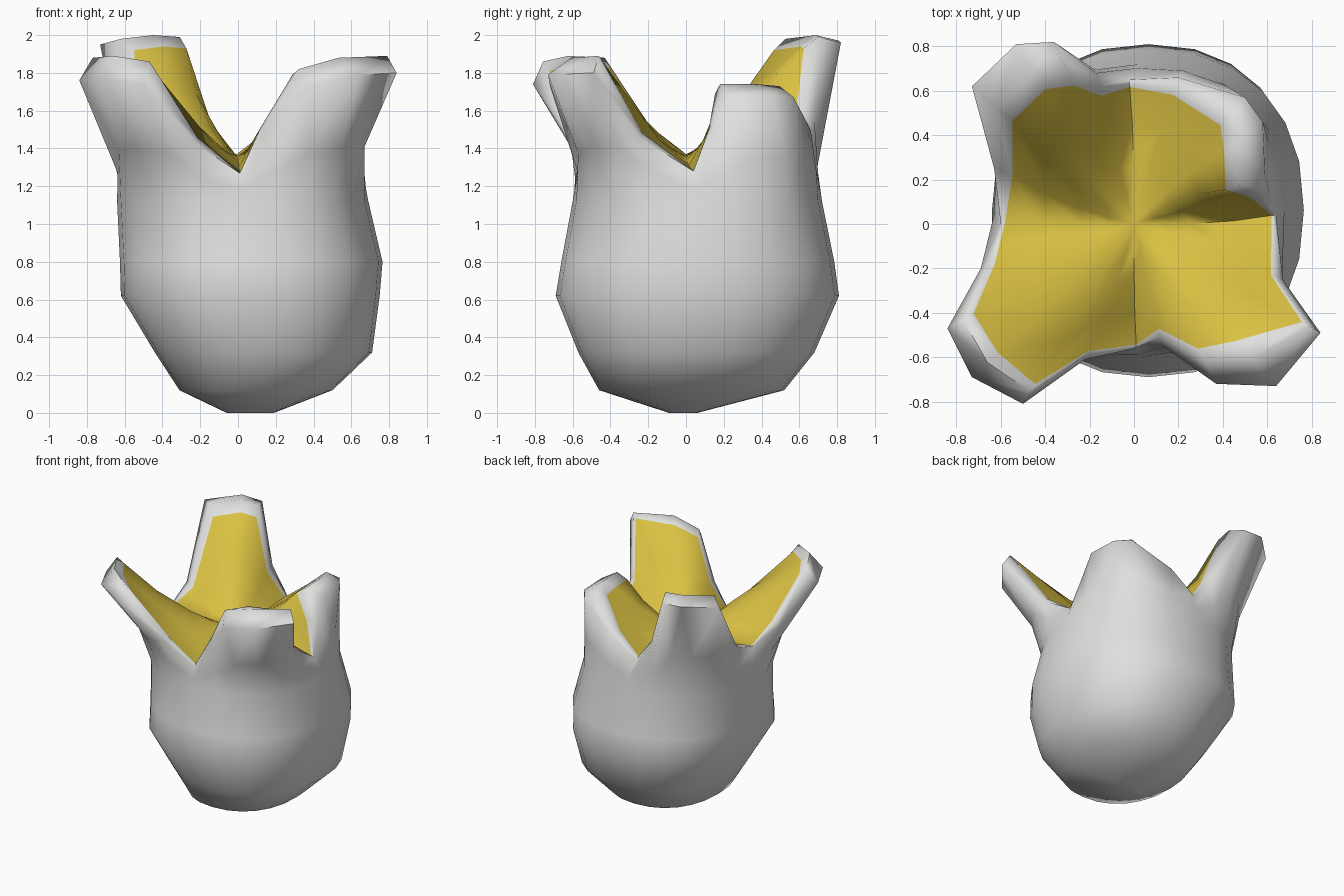
import bpy, bmesh, math

if "Cube" in bpy.data.objects:
    bpy.data.objects.remove(bpy.data.objects["Cube"])

def material(name, rgb):
    m = bpy.data.materials.new(name)
    m.diffuse_color = (*rgb, 1)
    m.use_nodes = True
    m.node_tree.nodes["Principled BSDF"].inputs["Base Color"].default_value = m.diffuse_color
    return m

# Body cross-sections: z, xmin, xmax, ymin, ymax
BODY = [(0.0, -0.06, 0.19, -0.09, 0.06),
        (0.12, -0.31, 0.50, -0.46, 0.52),
        (0.32, -0.44, 0.71, -0.57, 0.68),
        (0.62, -0.62, 0.75, -0.69, 0.81),
        (0.80, -0.625, 0.765, -0.66, 0.785),
        (1.12, -0.64, 0.69, -0.60, 0.72)]

# Each quadrant: lip rise, yellow-edge rise, then valley / side / three tip
# points / side as x, y, z, inset
CUSPS = [
    (0.06, 0.01, [(0.64, 0.04, 1.28, .03), (0.61, 0.14, 1.50, .14), (0.59, 0.22, 1.68, .30),
                  (0.58, 0.46, 1.68, .30), (0.50, 0.57, 1.67, .22), (0.20, 0.66, 1.50, .12)]),
    (0.03, -0.03, [(-0.02, 0.65, 1.36, .05), (-0.17, 0.68, 1.55, .15), (-0.36, 0.82, 1.96, .24),
                   (-0.53, 0.81, 1.97, .25), (-0.73, 0.62, 1.95, .25), (-0.63, 0.25, 1.46, .13)]),
    (0.12, 0.07, [(-0.60, 0.00, 1.37, .03), (-0.69, -0.20, 1.48, .09), (-0.84, -0.47, 1.76, .14),
                  (-0.73, -0.69, 1.77, .16), (-0.50, -0.81, 1.74, .11), (-0.22, -0.61, 1.42, .06)]),
    (0.09, 0.06, [(0.01, -0.56, 1.27, .03), (0.13, -0.55, 1.48, .14), (0.37, -0.72, 1.73, .22),
                  (0.64, -0.73, 1.79, .28), (0.84, -0.49, 1.80, .10), (0.67, -0.25, 1.46, .08)])]

N = 24
PIT = (0.0, 0.0, 1.36)
rings = []

# Rounded lower body
def rounded(v):
    return math.copysign(abs(v) ** 0.88, v)

for z, x0, x1, y0, y1 in BODY:
    ring = []
    for i in range(N):
        a = 2 * math.pi * i / N
        ring.append(((x0 + x1) / 2 + (x1 - x0) / 2 * rounded(math.cos(a)),
                     (y0 + y1) / 2 + (y1 - y0) / 2 * rounded(math.sin(a)), z))
    rings.append(ring)

# Cusp tips, lips and edge of the yellow hollow
tip, lip, edge = [], [], []
for rise, drop, pts in CUSPS:
    for (x, y, z, w), k in zip(pts, (0, .3, 1, 1, 1, .3)):
        tip.append((x, y, z))
        lip.append((x * (1 - w * .6), y * (1 - w * .6), z + rise * k))
        edge.append((x * (1 - w), y * (1 - w), z + drop * k))

# Waist under the cusps bends them outwards
def mix(p, q, fxy, fz):
    return (p[0] + (q[0] - p[0]) * fxy, p[1] + (q[1] - p[1]) * fxy, p[2] + (q[2] - p[2]) * fz)

rings.append([mix(p, q, .25, .42) for p, q in zip(rings[-1], tip)])
rings += [tip, lip, edge]
hollow_start = len(rings) - 1

# Hollow: rings shrink to the pit, with even spacing and softened heights
for f, fz, even in ((.72, .63, .5), (.42, .27, .9), (.2, .08, 1)):
    zs = [PIT[2] + (q[2] - PIT[2]) * fz for q in edge]
    ring = []
    for i, q in enumerate(edge):
        a = 2 * math.pi * i / N
        r = math.hypot(q[0], q[1])
        z = .5 * zs[i] + .25 * (zs[i - 1] + zs[(i + 1) % N])
        z = zs[i] if i % 6 == 0 else zs[i] * .5 + z * .5
        ring.append((f * (q[0] * (1 - even) + r * math.cos(a) * even),
                     f * (q[1] * (1 - even) + r * math.sin(a) * even), z))
    rings.append(ring)

# Join rings into one closed skin
bm = bmesh.new()
vr = [[bm.verts.new(p) for p in r] for r in rings]
pit = bm.verts.new(PIT)
bm.faces.new(list(reversed(vr[0])))
for r in range(len(vr) - 1):
    for i in range(N):
        j = (i + 1) % N
        f = bm.faces.new((vr[r][i], vr[r][j], vr[r + 1][j], vr[r + 1][i]))
        f.material_index = 1 if r >= hollow_start else 0
for i in range(N):
    f = bm.faces.new((vr[-1][i], vr[-1][(i + 1) % N], pit))
    f.material_index = 1

me = bpy.data.meshes.new("tooth_crown")
bm.to_mesh(me)
bm.free()
me.materials.append(material("enamel_white", (0.74, 0.74, 0.73)))
me.materials.append(material("hollow_yellow", (0.70, 0.53, 0.055)))
ob = bpy.data.objects.new("tooth_crown", me)
bpy.context.collection.objects.link(ob)
bpy.context.view_layer.objects.active = ob
ob.select_set(True)
bpy.ops.object.shade_smooth_by_angle(angle=math.radians(80))
